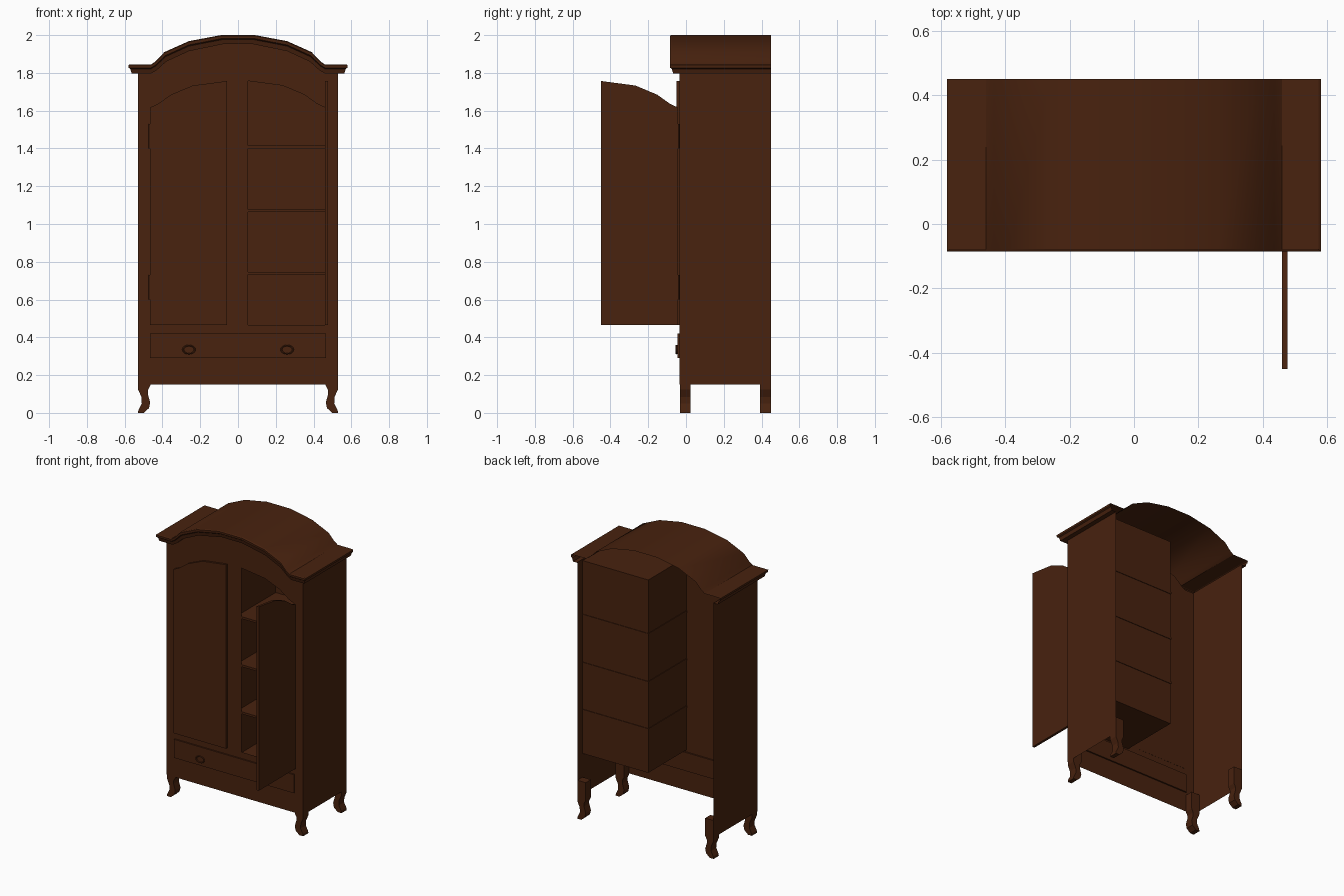
import bpy, math
from mathutils import Vector
from mathutils.geometry import tessellate_polygon

if "Cube" in bpy.data.objects:
    bpy.data.objects.remove(bpy.data.objects["Cube"])

wood = bpy.data.materials.new("dark brown wood")
wood.diffuse_color = (0.065, 0.016, 0.0045, 1)
wood.use_nodes = True
wood.node_tree.nodes["Principled BSDF"].inputs["Base Color"].default_value = wood.diffuse_color

FRONT, BACK, HALF = -0.035, 0.45, 0.53


def make(name, verts, faces):
    me = bpy.data.meshes.new(name)
    me.from_pydata(verts, [], faces)
    me.update()
    me.materials.append(wood)
    ob = bpy.data.objects.new(name, me)
    bpy.context.collection.objects.link(ob)
    return ob


def box(name, x0, x1, y0, y1, z0, z1):
    v = [(x, y, z) for z in (z0, z1) for x, y in ((x0, y0), (x1, y0), (x1, y1), (x0, y1))]
    f = [(3, 2, 1, 0), (4, 5, 6, 7)] + [(i, (i + 1) % 4, (i + 1) % 4 + 4, i + 4) for i in range(4)]
    return make(name, v, f)


def prism(name, outline, to3d, a, b):
    """Solid from a 2D outline, extruded from a to b."""
    n = len(outline)
    v = [to3d(p, a) for p in outline] + [to3d(p, b) for p in outline]
    f = [tuple(range(n)), tuple(range(2 * n - 1, n - 1, -1))]
    f += [((i + 1) % n, i, i + n, (i + 1) % n + n) for i in range(n)]
    return make(name, v, f)


def mirrored(right):
    return [(-x, z) for x, z in reversed(right)] + right


# arch curves: lower edge of the cornice and its top edge
low = mirrored([(0.08, 1.952), (0.26, 1.915), (0.38, 1.86), (0.43, 1.815), (0.46, 1.797), (0.53, 1.797)])
top = mirrored([(0.09, 2.0), (0.26, 1.968), (0.39, 1.91), (0.435, 1.862), (0.46, 1.845), (0.53, 1.845)])

# door outline as (distance from hinge, z)
door = [(0, 0.465), (0.407, 0.465), (0.407, 1.757), (0.225, 1.733), (0.11, 1.685), (0.04, 1.635), (0, 1.617)]

# front panel with the right door opening
outline = [(HALF, 0.15), (-HALF, 0.15)] + low
hole = [(0.46 - d, z) for d, z in door]
loops = [[Vector((x, z, 0)) for x, z in lp] for lp in (outline, hole)]
make("front_panel", [(x, FRONT, z) for x, z in outline + hole],
     [tuple(t) for t in tessellate_polygon(loops)])

# thin side panels, back left open
for s, side in ((-1, "left"), (1, "right")):
    make(side + "_side_panel",
         [(s * HALF, FRONT, 0.15), (s * HALF, BACK, 0.15), (s * HALF, BACK, 1.8), (s * HALF, FRONT, 1.8)],
         [(0, 1, 2, 3)[::s]])

# arched cornice moulding: (overhang, blend from lower arch to top arch)
levels = [(0, 0), (0.033, 0), (0.04, 0.5), (0.049, 0.62), (0.05, 0.92), (0.043, 1)]
v, f = [], []
n = len(low) + 2
for out, t in levels:
    row = []
    for (xa, za), (xb, zb) in zip(low, top):
        x = xa + (xb - xa) * t
        if abs(x) > 0.52:
            x = math.copysign(HALF + out, x)
        row.append((x, FRONT - out, za + (zb - za) * t))
    ends = [(p[0], BACK, p[2]) for p in (row[0], row[-1])]
    v += [ends[0]] + row + [ends[1]]
for k in range(len(levels) - 1):
    for i in range(n - 1):
        a = k * n + i
        f.append((a, a + 1, a + n + 1, a + n))
# roof sheet running to the back
base = (len(levels) - 1) * n
m = len(v)
v += [(p[0], BACK, p[2]) for p in v[base + 1:base + n - 1]]
for i in range(n - 3):
    f.append((base + 1 + i, base + 2 + i, m + i + 1, m + i))
cornice = make("cornice_and_roof", v, f)
bpy.context.view_layer.objects.active = cornice
cornice.select_set(True)
bpy.ops.object.shade_smooth_by_angle(angle=math.radians(28))
cornice.select_set(False)

# closed left door and open right door
prism("left_door", door, lambda p, y: (-0.465 + p[0], y, p[1]), -0.05, -0.034)
prism("right_door_open", door, lambda p, x: (x, -0.043 - p[0], p[1]), 0.46, 0.477)

# shelf compartment behind the right door
x0, x1, y0, y1, z0, z1 = 0.02, HALF, FRONT, 0.39, 0.435, 1.79
make("compartment",
     [(x, y, z) for z in (z0, z1) for x, y in ((x0, y0), (x1, y0), (x1, y1), (x0, y1))],
     [(0, 1, 2, 3), (7, 6, 5, 4), (2, 6, 7, 3), (0, 3, 7, 4)])
for i, z in enumerate((0.732, 1.063, 1.4)):
    box("shelf_%d" % (i + 1), x0 - 0.004, x1, FRONT + 0.002, y1 + 0.004, z, z + 0.015)

# drawer
box("drawer_front", -0.465, 0.465, -0.045, -0.025, 0.29, 0.42)

for s, side in ((-1, "left"), (1, "right")):
    # oval ring pull
    bpy.ops.mesh.primitive_torus_add(major_radius=0.031, minor_radius=0.005, major_segments=16,
                                     minor_segments=6, location=(s * 0.26, -0.05, 0.335),
                                     rotation=(math.pi / 2, 0, 0))
    ring = bpy.context.object
    ring.name = side + "_drawer_pull"
    ring.scale = (1, 0.7, 1)
    ring.data.materials.append(wood)
    # hinges
    for z, level in ((0.665, "lower"), (1.465, "upper")):
        bpy.ops.mesh.primitive_cylinder_add(vertices=8, radius=0.006, depth=0.13,
                                            location=(s * 0.467, -0.041, z))
        hinge = bpy.context.object
        hinge.name = side + "_" + level + "_hinge"
        hinge.data.materials.append(wood)
    # curved legs, front and back
    leg = [(0.53, 0.27), (0.53, 0.125), (0.512, 0.085), (0.51, 0.05), (0.528, 0.015), (0.53, 0),
           (0.50, 0), (0.472, 0.025), (0.465, 0.055), (0.478, 0.1), (0.478, 0.12), (0.465, 0.145), (0.465, 0.27)]
    for ya, yb, pos in ((-0.033, 0.025, "front"), (0.392, BACK, "back")):
        prism(pos + "_" + side + "_leg", [(s * x * 0.999, z) for x, z in leg][::s],
              lambda p, y: (p[0], y, p[1]), ya, yb)
